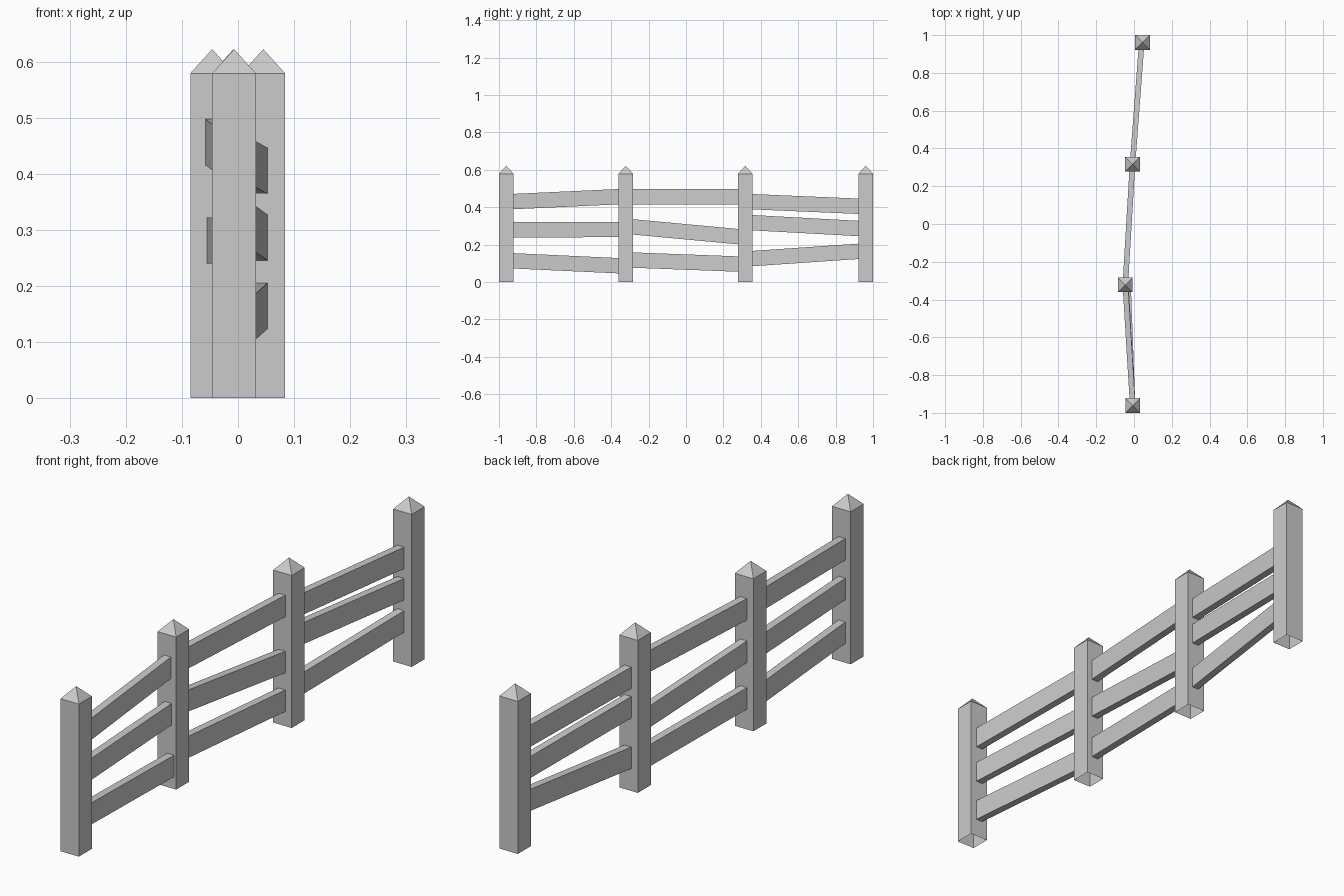
import bpy, bmesh
from mathutils import Vector

if "Cube" in bpy.data.objects:
    bpy.data.objects.remove(bpy.data.objects["Cube"])

HALF, SHOULDER, PEAK = 0.039, 0.579, 0.622   # post size
RAIL_W, RAIL_H = 0.029, 0.082                # rail cross-section


def add_object(name, bm):
    bmesh.ops.recalc_face_normals(bm, faces=bm.faces)
    mesh = bpy.data.meshes.new(name)
    bm.to_mesh(mesh)
    bm.free()
    bpy.context.collection.objects.link(bpy.data.objects.new(name, mesh))


def post(name, x, y):
    # square shaft with a pyramid cap and an open underside
    bm = bmesh.new()
    corners = [(-1, -1), (1, -1), (1, 1), (-1, 1)]
    low, high = [[bm.verts.new((x + a * HALF, y + b * HALF, z)) for a, b in corners]
                 for z in (0, SHOULDER)]
    tip = bm.verts.new((x, y, PEAK))
    for i in range(4):
        j = (i + 1) % 4
        bm.faces.new((low[i], low[j], high[j], high[i]))
        bm.faces.new((high[i], high[j], tip))
    add_object(name, bm)


def rail(name, start, end):
    # sloping plank whose ends are cut upright
    bm = bmesh.new()
    rings = [[bm.verts.new(p + Vector((a * RAIL_W / 2, 0, b * RAIL_H / 2)))
              for a, b in ((-1, -1), (1, -1), (1, 1), (-1, 1))] for p in (start, end)]
    for i in range(4):
        j = (i + 1) % 4
        bm.faces.new((rings[0][i], rings[0][j], rings[1][j], rings[1][i]))
    for ring in rings:
        bm.faces.new(ring)
    add_object(name, bm)


posts = [(-0.007, -0.961), (-0.046, -0.322), (-0.008, 0.317), (0.045, 0.961)]
for i, (x, y) in enumerate(posts):
    post(f"post_{i + 1}", x, y)

# heights of each bay's rails at the two post faces, with sideways shift at the ends
bays = [
    [("bottom", 0.114, 0.087, 0.0, 0.014), ("middle", 0.280, 0.281, 0.0, 0.003), ("top", 0.430, 0.457, 0.0, 0.0)],
    [("bottom", 0.118, 0.096, 0.0, 0.0), ("middle", 0.296, 0.242, 0.0, 0.0), ("top", 0.456, 0.456, 0.0, 0.0)],
    [("bottom", 0.125, 0.165, 0.0, -0.004), ("middle", 0.318, 0.286, 0.0, -0.004), ("top", 0.430, 0.405, 0.0, -0.004)],
]
for i, bay in enumerate(bays):
    a, b = Vector((*posts[i], 0)), Vector((*posts[i + 1], 0))
    for level, z0, z1, s0, s1 in bay:
        inset = (HALF - 0.01) / (b.y - a.y)   # ends sit just inside the posts
        start, end = a.lerp(b, inset), a.lerp(b, 1 - inset)
        start += Vector((s0, 0, z0))
        end += Vector((s1, 0, z1))
        rail(f"{level}_rail_{i + 1}", start, end)
